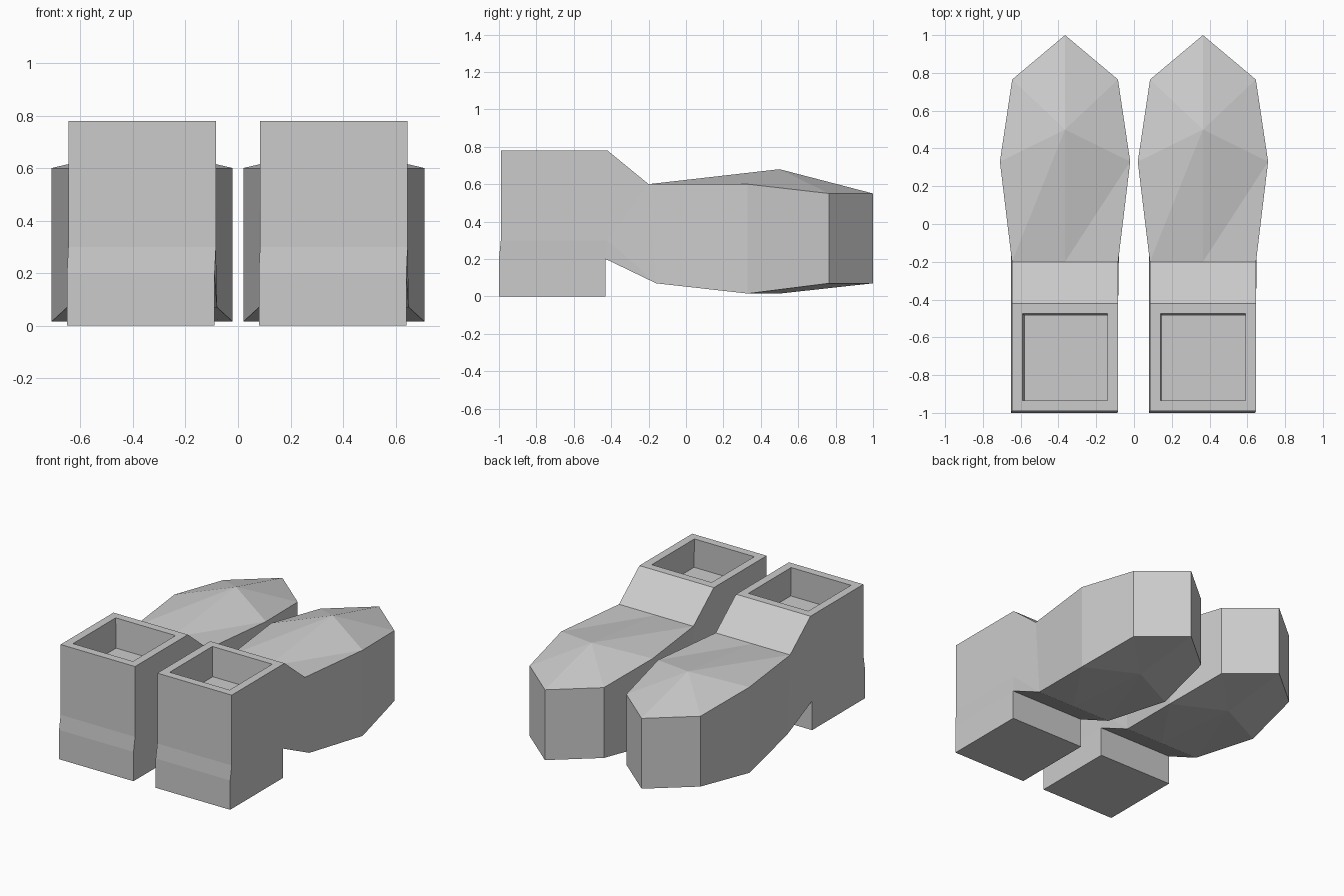
import bpy, bmesh

if "Cube" in bpy.data.objects:
    bpy.data.objects.remove(bpy.data.objects["Cube"])

bm = bmesh.new()


def ring(pts):
    return [bm.verts.new(p) for p in pts]


def face(*v):
    return bm.faces.new(v)


# Heel column: four slightly shifted rectangles (z, x shift, back y, front y)
levels = [(0.0, -0.005, -1.0, -0.43), (0.2, -0.005, -1.0, -0.43),
          (0.3, 0.0, -0.99, -0.42), (0.78, 0.0, -0.99, -0.42)]
col = [ring([(s - 0.281, a, z), (s + 0.281, a, z), (s + 0.281, b, z), (s - 0.281, b, z)])
       for z, s, a, b in levels]
face(*col[0])
top = face(*col[3])
for i in range(3):
    for j in range(4):
        # the forefoot joins above the heel block, so that side stays open
        # and the two flanks above it are closed together with the instep
        if i == 0 or j == 0:
            k = (j + 1) % 4
            face(col[i][j], col[i][k], col[i + 1][k], col[i + 1][j])

# Forefoot outline: left, right, centre and toe points of an upper or lower shell


def shell(yb, zb, hb, zm, zr, zf):
    bl, c, br = ring([(-hb, yb, zb), (0, yb, zb), (hb, yb, zb)])
    ml, mr = ring([(-0.345, 0.33, zm), (0.345, 0.33, zm)])
    fl, t, fr = ring([(-0.28, 0.765, zf), (0, 1.0, zf), (0.28, 0.765, zf)])
    r, = ring([(0, 0.5, zr)])
    for tri in ((bl, ml, r), (bl, r, c), (c, r, mr), (c, mr, br),
                (ml, fl, r), (fl, t, r), (t, fr, r), (fr, mr, r)):
        face(*tri)
    return [bl, ml, fl, t, fr, mr, br], c


up, cu = shell(-0.2, 0.6, 0.281, 0.6, 0.68, 0.55)
lo, cl = shell(-0.16, 0.07, 0.285, 0.015, 0.015, 0.07)
for i in range(6):
    face(up[i], up[i + 1], lo[i + 1], lo[i])

# Instep slope, arch and flanks joining heel to forefoot
face(col[3][3], col[3][2], up[6], cu, up[0])
face(col[1][3], col[1][2], lo[6], cl, lo[0])
for u, l, a, b in ((up[0], lo[0], 3, 0), (up[6], lo[6], 2, 1)):
    face(col[1][b], col[1][a], col[2][a], col[2][b])
    face(col[2][b], col[2][a], col[3][a], col[3][b])
    face(col[1][a], l, col[2][a])
    face(col[2][a], l, u)
    face(col[2][a], u, col[3][a])
bmesh.ops.recalc_face_normals(bm, faces=bm.faces)

# Square leg socket in the top
bmesh.ops.inset_region(bm, faces=[top], thickness=0.055, use_even_offset=True)
floor = bmesh.ops.extrude_discrete_faces(bm, faces=[top])["faces"][0]
bmesh.ops.translate(bm, verts=floor.verts, vec=(0.01, -0.01, -0.2))
bmesh.ops.recalc_face_normals(bm, faces=bm.faces)

mesh = bpy.data.meshes.new("shoe")
bm.to_mesh(mesh)
bm.free()

# Pair of identical shoes
for name, x in (("left_shoe", -0.365), ("right_shoe", 0.365)):
    ob = bpy.data.objects.new(name, mesh)
    ob.location.x = x
    bpy.context.collection.objects.link(ob)
